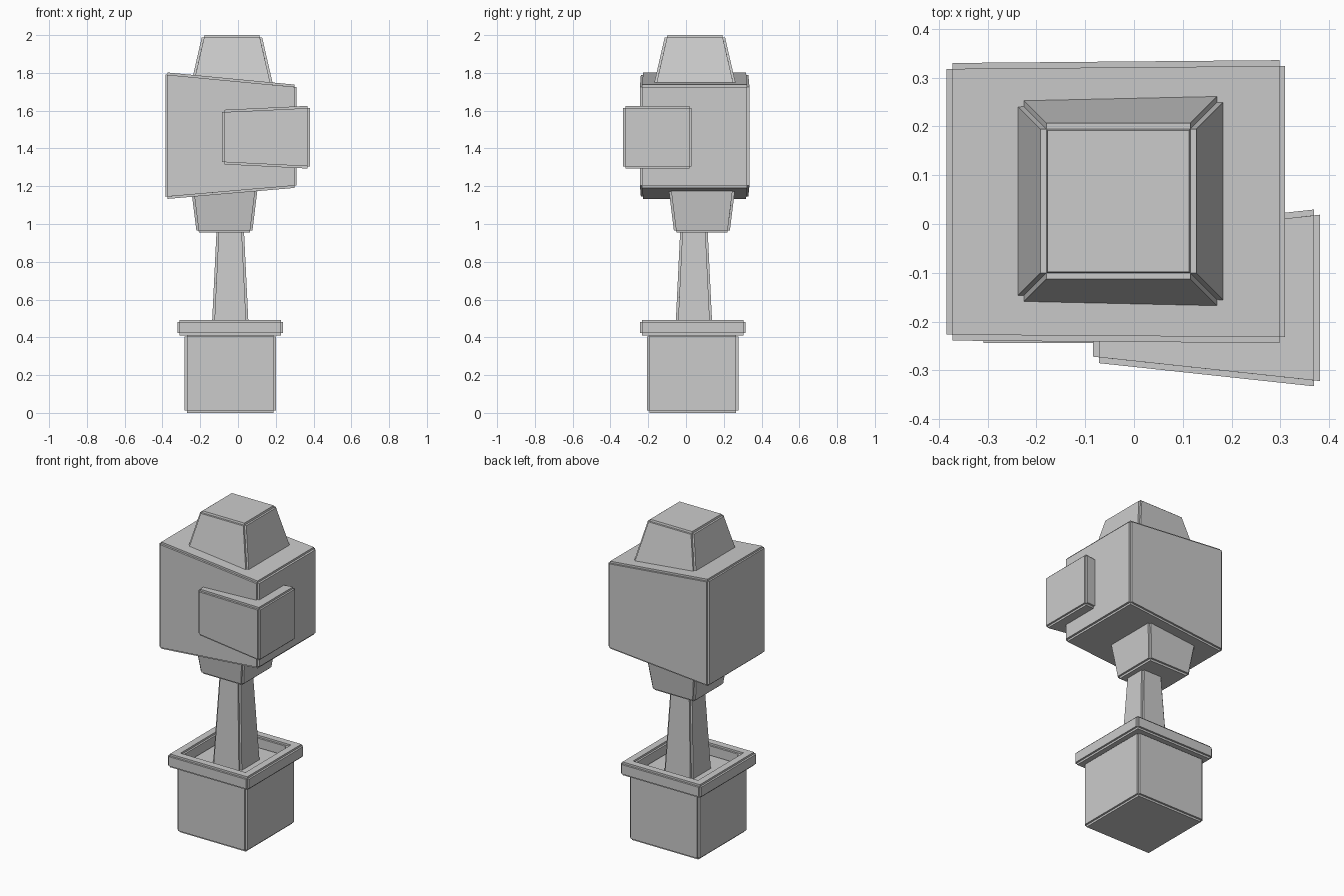
import bpy, bmesh

if "Cube" in bpy.data.objects:
    bpy.data.objects.remove(bpy.data.objects["Cube"])

NOTCH = 0.012


def finish(name, bm):
    bmesh.ops.recalc_face_normals(bm, faces=bm.faces)
    mesh = bpy.data.meshes.new(name)
    bm.to_mesh(mesh)
    bm.free()
    obj = bpy.data.objects.new(name, mesh)
    bpy.context.collection.objects.link(obj)
    # square inward notch along every edge
    bev = obj.modifiers.new("edge_notch", 'BEVEL')
    bev.width = NOTCH
    bev.segments = 2
    bev.profile = 0.0
    bev.limit_method = 'ANGLE'
    return obj


def block(name, a, b, axis='z'):
    """Tapered box between two sections: (position, lo1, hi1, lo2, hi2)."""
    bm = bmesh.new()
    rings = []
    for p, u0, u1, v0, v1 in (a, b):
        ring = []
        for u, v in ((u0, v0), (u1, v0), (u1, v1), (u0, v1)):
            ring.append(bm.verts.new((u, v, p) if axis == 'z' else (p, u, v)))
        rings.append(ring)
    for ring in rings:
        bm.faces.new(ring)
    for i in range(4):
        j = (i + 1) % 4
        bm.faces.new((rings[0][i], rings[0][j], rings[1][j], rings[1][i]))
    return finish(name, bm)


def square(z, cx, cy, h):
    return (z, cx - h, cx + h, cy - h, cy + h)


def square_ring(name, cx, cy, outer, inner, z0, z1):
    bm = bmesh.new()
    loops = [[bm.verts.new((cx + sx * h, cy + sy * h, z))
              for sx, sy in ((-1, -1), (1, -1), (1, 1), (-1, 1))]
             for h, z in ((outer, z0), (outer, z1), (inner, z1), (inner, z0))]
    for k in range(4):
        a, b = loops[k], loops[(k + 1) % 4]
        for i in range(4):
            j = (i + 1) % 4
            bm.faces.new((a[i], a[j], b[j], b[i]))
    return finish(name, bm)


CX, CY = -0.041, 0.036

# pot, its closed top serves as the soil inside the rim
block("pot", square(0, CX, CY, 0.242), square(0.417, CX, CY, 0.242))
square_ring("pot_rim", CX, CY, 0.28, 0.213, 0.41, 0.493)

# trunk
block("trunk", square(0.40, CX, 0.042, 0.1), square(1.0, CX, 0.042, 0.071))

# foliage blocks
block("lower_foliage", square(0.955, -0.072, 0.084, 0.147),
      square(1.22, -0.072, 0.084, 0.18))
block("main_foliage", (-0.384, -0.239, 0.33, 1.132, 1.803),
      (0.31, -0.244, 0.336, 1.192, 1.737), axis='x')
block("side_foliage", (-0.084, -0.284, -0.02, 1.316, 1.604),
      (0.381, -0.334, 0.031, 1.293, 1.626), axis='x')
block("top_foliage", square(1.70, -0.032, 0.047, 0.226),
      square(2.0, -0.032, 0.047, 0.157))
